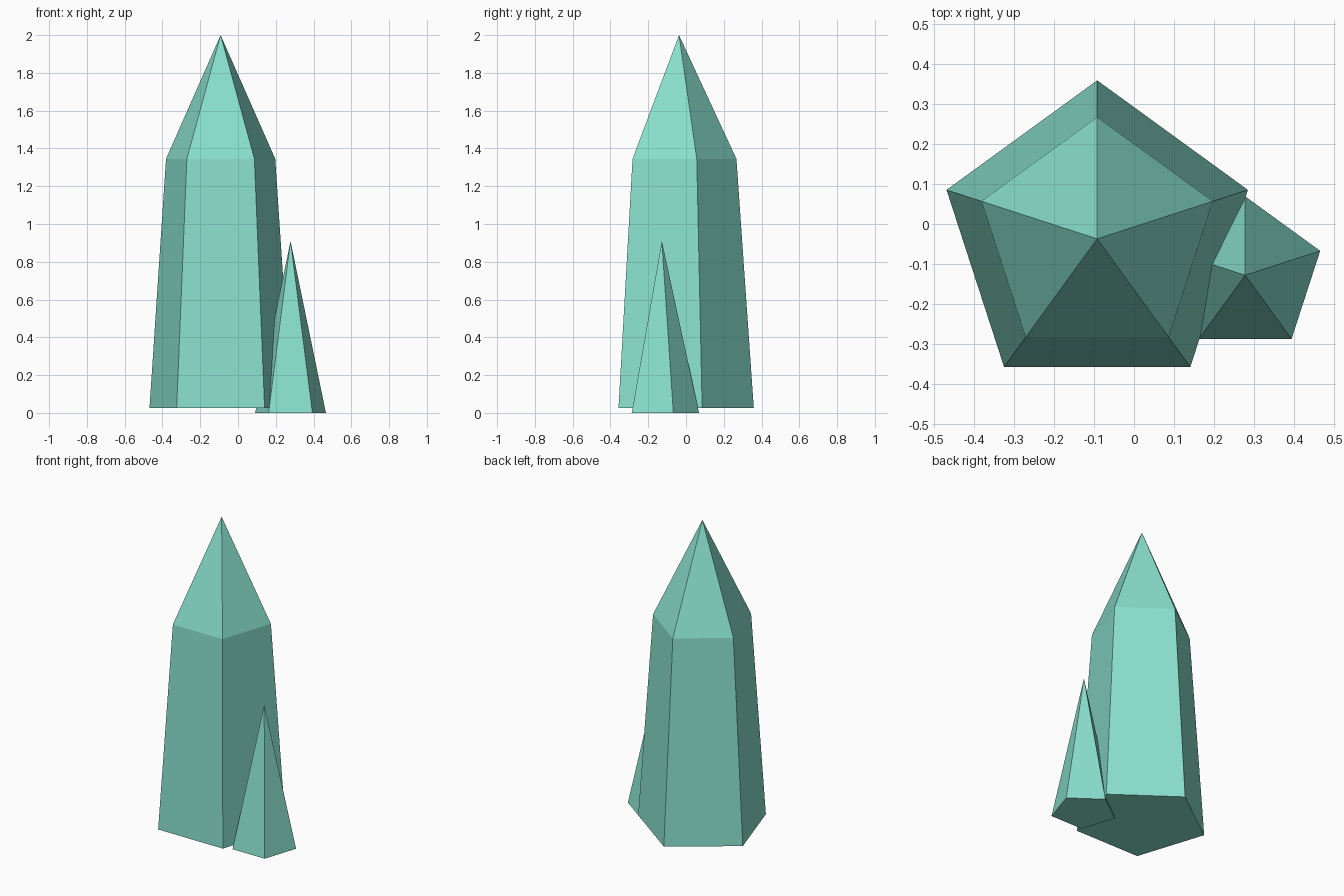
import bpy, bmesh, math

if "Cube" in bpy.data.objects:
    bpy.data.objects.remove(bpy.data.objects["Cube"])

# Single flat crystal colour
mat = bpy.data.materials.new("pale_turquoise")
mat.diffuse_color = (0.25, 0.74, 0.61, 1.0)
mat.use_nodes = True
mat.node_tree.nodes["Principled BSDF"].inputs["Base Color"].default_value = mat.diffuse_color


def crystal(name, x, y, rings, tip_z, sides=5):
    """Faceted spike: rings of (radius, z) from the base up, closed by a point."""
    bm = bmesh.new()
    loops = []
    for radius, z in rings:
        loop = []
        for i in range(sides):
            a = math.pi / 2 + math.tau * i / sides
            loop.append(bm.verts.new((radius * math.cos(a), radius * math.sin(a), z)))
        loops.append(loop)
    bm.faces.new(loops[0][::-1])
    tip = bm.verts.new((0, 0, tip_z))
    for i in range(sides):
        j = (i + 1) % sides
        for low, high in zip(loops, loops[1:]):
            bm.faces.new((low[i], low[j], high[j], high[i]))
        bm.faces.new((loops[-1][i], loops[-1][j], tip))
    mesh = bpy.data.meshes.new(name)
    bm.to_mesh(mesh)
    bm.free()
    mesh.materials.append(mat)
    obj = bpy.data.objects.new(name, mesh)
    obj.location = (x, y, 0)
    bpy.context.collection.objects.link(obj)
    return obj


# Tall tapered crystal with a pointed cap
crystal("large_crystal", -0.092, -0.037, [(0.396, 0.025), (0.304, 1.345)], 2.0)

# Small plain spike beside it
crystal("small_crystal", 0.278, -0.128, [(0.197, 0.0)], 0.91)
